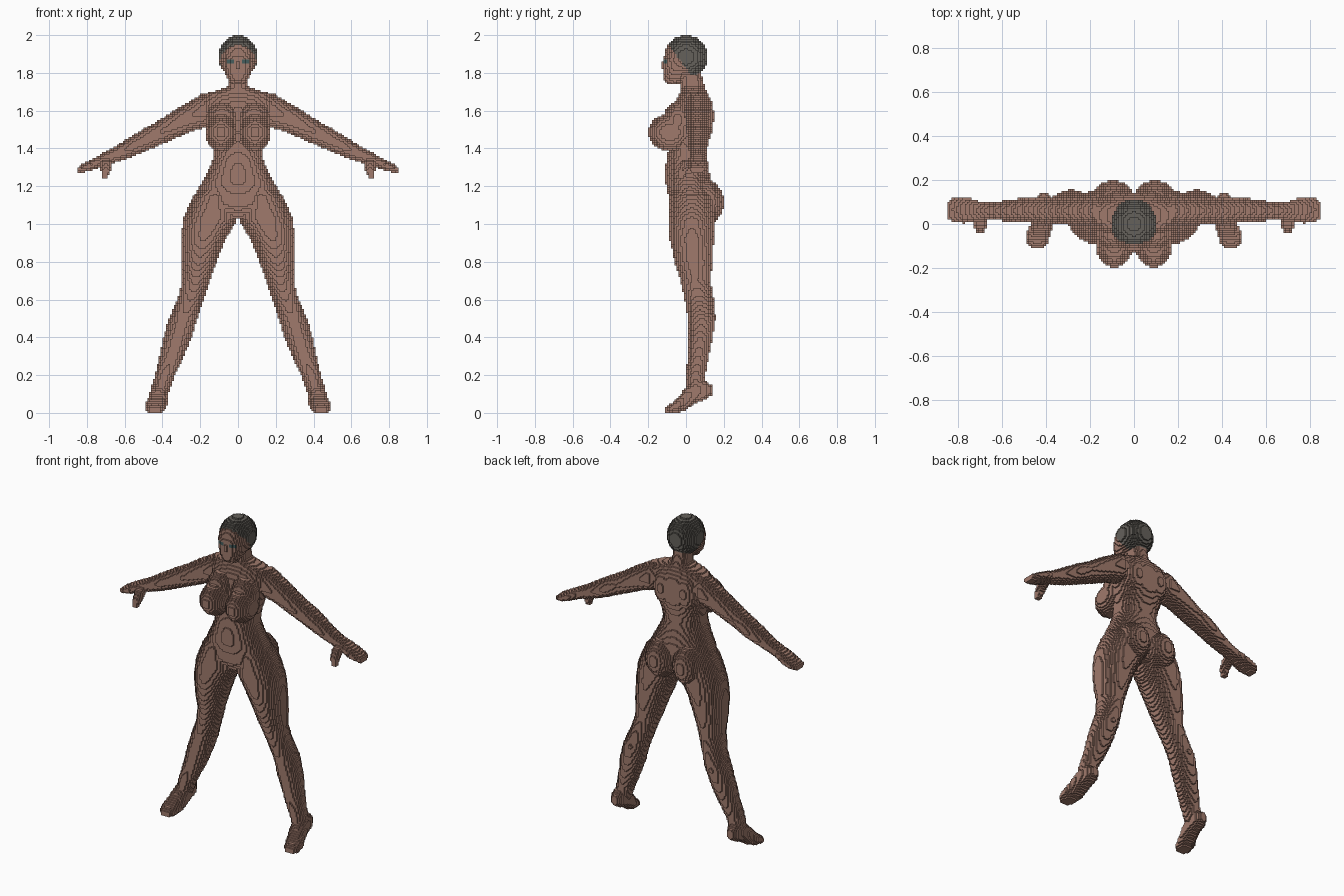
import bpy, bmesh, math

cube = bpy.data.objects.get("Cube")
if cube:
    bpy.data.objects.remove(cube, do_unlink=True)

S = 0.01  # block size


def material(name, rgb):
    m = bpy.data.materials.new(name)
    m.use_nodes = True
    m.diffuse_color = (*rgb, 1)
    bsdf = next(n for n in m.node_tree.nodes if n.type == 'BSDF_PRINCIPLED')
    bsdf.inputs["Base Color"].default_value = (*rgb, 1)
    bsdf.inputs["Roughness"].default_value = 0.8
    return m


skin = material("brown_skin", (0.35, 0.195, 0.15))
hair_mat = material("dark_grey_hair", (0.13, 0.12, 0.105))
eye_mat = material("teal_eyes", (0.06, 0.11, 0.11))


def loft(axis, rings, power=2.0):
    """Blocks inside oval rings (t, a, b, ra, rb) stacked along an axis."""
    ua, ub = [k for k in range(3) if k != axis]
    rings = sorted(rings)
    cells = set()
    for r0, r1 in zip(rings, rings[1:]):
        for i in range(math.floor(r0[0] / S), math.ceil(r1[0] / S)):
            t = (i + 0.5) * S
            if not r0[0] <= t < r1[0]:
                continue
            f = (t - r0[0]) / (r1[0] - r0[0])
            _, a, b, ra, rb = [p + (q - p) * f for p, q in zip(r0, r1)]
            for j in range(math.floor((a - ra) / S), math.ceil((a + ra) / S)):
                for k in range(math.floor((b - rb) / S), math.ceil((b + rb) / S)):
                    da = abs((j + 0.5) * S - a) / ra
                    db = abs((k + 0.5) * S - b) / rb
                    if da ** power + db ** power <= 1:
                        c = [0, 0, 0]
                        c[axis], c[ua], c[ub] = i, j, k
                        if c[2] >= 0:
                            cells.add(tuple(c))
    return cells


def ellipsoid(centre, radii):
    """Blocks inside an ellipsoid."""
    spans = [range(math.floor((c - r) / S), math.ceil((c + r) / S))
             for c, r in zip(centre, radii)]
    return {(i, j, k) for i in spans[0] for j in spans[1] for k in spans[2]
            if sum((((n + 0.5) * S - c) / r) ** 2
                   for n, c, r in zip((i, j, k), centre, radii)) <= 1}


def mirror(cells):
    return {(-1 - x, y, z) for x, y, z in cells}


# Head: skull, face and nose
head = ellipsoid((0, 0, 1.885), (0.102, 0.115, 0.115))
head |= loft(2, [(1.74, 0, -0.065, 0.035, 0.035), (1.77, 0, -0.06, 0.057, 0.062),
                 (1.82, 0, -0.04, 0.08, 0.085), (1.88, 0, -0.025, 0.094, 0.095),
                 (1.94, 0, -0.015, 0.07, 0.08)], 2.2)
head |= ellipsoid((0, -0.118, 1.838), (0.015, 0.018, 0.026))

# Hair: cap over the top and back of the skull
hair = {c for c in head if c[2] >= 178
        and (c[1] + 0.5) * S + 0.75 * ((c[2] + 0.5) * S - 1.85) > -0.02}
head -= hair

# Torso with neck
torso = loft(2, [(1.80, 0, 0.025, 0.05, 0.055), (1.73, 0, 0.035, 0.055, 0.062),
                 (1.715, 0, 0.035, 0.085, 0.065), (1.69, 0, 0.04, 0.18, 0.075),
                 (1.65, 0, 0.04, 0.195, 0.095), (1.60, 0, 0.035, 0.185, 0.105),
                 (1.50, 0, 0.03, 0.155, 0.11), (1.40, 0, 0.012, 0.132, 0.1),
                 (1.35, 0, 0.002, 0.132, 0.105), (1.30, 0, 0.005, 0.15, 0.112),
                 (1.22, 0, 0.015, 0.192, 0.122), (1.15, 0, 0.025, 0.23, 0.118),
                 (1.10, 0, 0.025, 0.225, 0.115), (1.03, 0, 0.03, 0.06, 0.08)], 2.2)
half = ellipsoid((0.09, -0.085, 1.485), (0.085, 0.115, 0.1))      # breast
half |= ellipsoid((0.085, -0.045, 1.55), (0.085, 0.075, 0.095))   # upper chest
half |= ellipsoid((0.095, 0.09, 1.115), (0.1, 0.11, 0.125))       # buttock
half |= ellipsoid((0.08, 0.095, 1.57), (0.07, 0.052, 0.11))       # shoulder blade
torso |= half | mirror(half)

# Leg from hip to ankle
leg = loft(2, [(1.22, 0.1, 0.02, 0.08, 0.09), (1.15, 0.122, 0.028, 0.115, 0.115),
               (1.10, 0.132, 0.03, 0.128, 0.12), (1.02, 0.148, 0.03, 0.143, 0.124),
               (0.92, 0.183, 0.03, 0.118, 0.117), (0.80, 0.207, 0.04, 0.094, 0.1),
               (0.70, 0.222, 0.05, 0.074, 0.08), (0.60, 0.252, 0.07, 0.069, 0.076),
               (0.50, 0.29, 0.083, 0.075, 0.074), (0.40, 0.32, 0.075, 0.075, 0.066),
               (0.30, 0.35, 0.065, 0.065, 0.056), (0.20, 0.388, 0.05, 0.053, 0.05),
               (0.10, 0.415, 0.055, 0.045, 0.055)])
# Foot on tiptoe
leg |= loft(1, [(0.14, 0.41, 0.12, 0.02, 0.025), (0.10, 0.41, 0.12, 0.042, 0.052),
                (0.05, 0.413, 0.115, 0.048, 0.065), (0.0, 0.42, 0.075, 0.05, 0.06),
                (-0.04, 0.433, 0.042, 0.056, 0.042), (-0.08, 0.44, 0.024, 0.05, 0.026),
                (-0.105, 0.44, 0.017, 0.035, 0.018)], 2.3)

# Arm with flat hand
arm = loft(0, [(0.12, 0.05, 1.615, 0.06, 0.065), (0.18, 0.06, 1.602, 0.07, 0.094),
               (0.25, 0.06, 1.572, 0.064, 0.082), (0.31, 0.06, 1.54, 0.06, 0.079),
               (0.41, 0.06, 1.487, 0.055, 0.067), (0.50, 0.065, 1.442, 0.055, 0.062),
               (0.57, 0.06, 1.407, 0.048, 0.055), (0.65, 0.06, 1.368, 0.039, 0.043),
               (0.70, 0.06, 1.348, 0.042, 0.036), (0.77, 0.064, 1.315, 0.06, 0.03),
               (0.82, 0.065, 1.295, 0.055, 0.023), (0.85, 0.06, 1.285, 0.042, 0.016)])
# Thumb
arm |= loft(2, [(1.245, 0.705, -0.025, 0.015, 0.018), (1.28, 0.70, -0.018, 0.025, 0.025),
                (1.33, 0.70, 0.015, 0.03, 0.035), (1.35, 0.70, 0.04, 0.02, 0.025)])

# Each block belongs to the first part that claims it
parts = {}
claimed = set()
for name, cells in (("hair", hair), ("head", head), ("torso", torso),
                    ("left_leg", leg), ("right_leg", mirror(leg)),
                    ("left_arm", arm), ("right_arm", mirror(arm))):
    parts[name] = cells - claimed
    claimed |= cells


def build(name, cells, mats):
    """Outer block faces of one part as a flat shaded mesh."""
    bm = bmesh.new()
    verts = {}

    def vert(p):
        if p not in verts:
            verts[p] = bm.verts.new([n * S for n in p])
        return verts[p]

    for c in sorted(cells):
        for axis in range(3):
            u, v = (axis + 1) % 3, (axis + 2) % 3
            for side in (0, 1):
                near = list(c)
                near[axis] += 2 * side - 1
                if tuple(near) in claimed:
                    continue
                corners = []
                for du, dv in ((0, 0), (1, 0), (1, 1), (0, 1)):
                    p = list(c)
                    p[axis] += side
                    p[u] += du
                    p[v] += dv
                    corners.append(vert(tuple(p)))
                face = bm.faces.new(corners if side else corners[::-1])
                # Eyes: small band on the front of the face
                x = abs(c[0] + 0.5)
                if name == "head" and c[1] < -5 and 2 < x < 6 and c[2] in (185, 186):
                    face.material_index = 1
    mesh = bpy.data.meshes.new(name)
    bm.to_mesh(mesh)
    bm.free()
    for m in mats:
        mesh.materials.append(m)
    bpy.context.scene.collection.objects.link(bpy.data.objects.new(name, mesh))


for name, cells in parts.items():
    build(name, cells, {"hair": [hair_mat], "head": [skin, eye_mat]}.get(name, [skin]))
